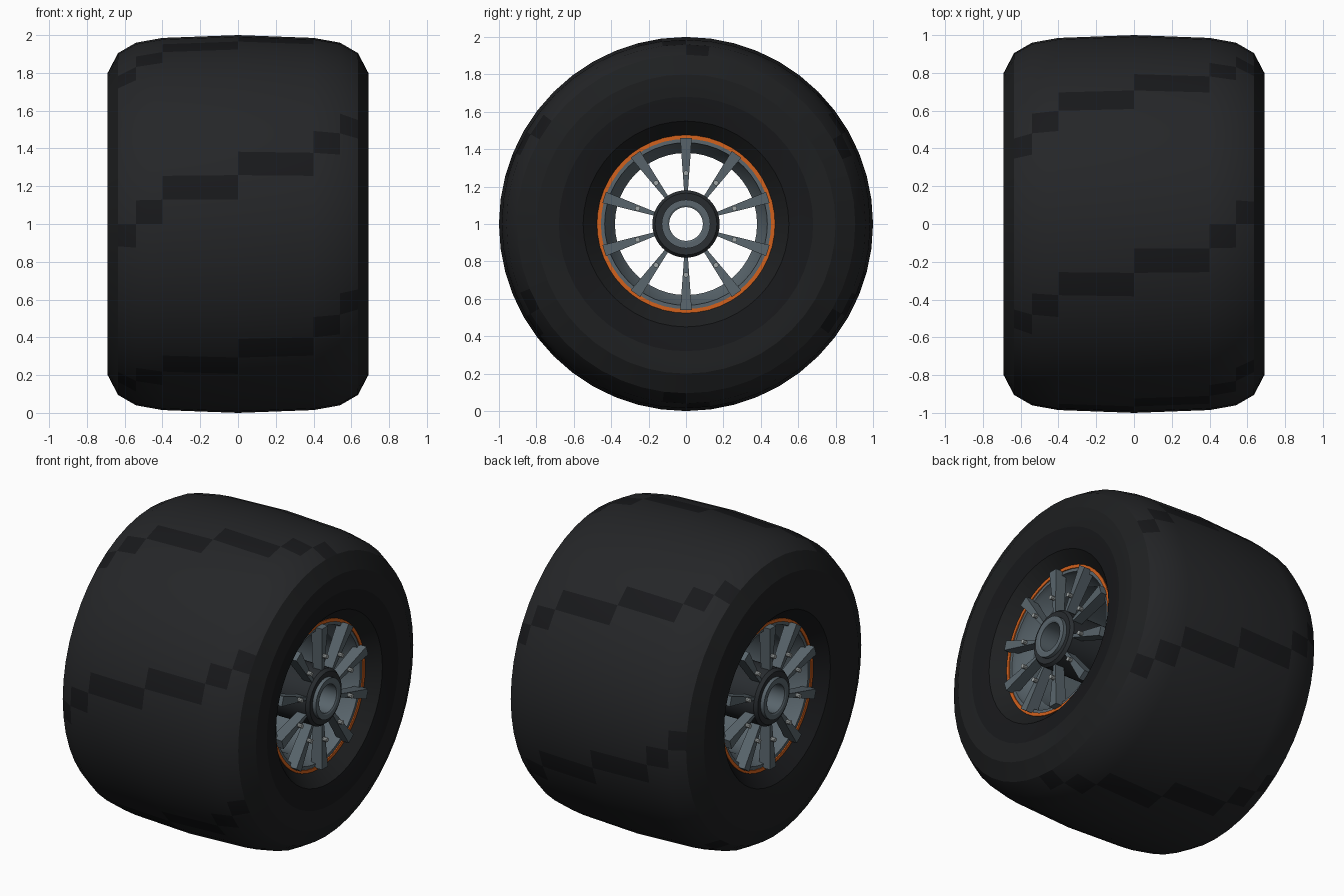
import bpy, bmesh
from math import sin, cos, pi, radians
from mathutils import Matrix, Vector

if "Cube" in bpy.data.objects:
    bpy.data.objects.remove(bpy.data.objects["Cube"])

N = 48


def material(name, r, g, b):
    m = bpy.data.materials.new(name)
    m.diffuse_color = (r, g, b, 1)
    m.use_nodes = True
    m.node_tree.nodes["Principled BSDF"].inputs["Base Color"].default_value = m.diffuse_color
    return m


TREAD = material("tread_rubber", 0.018, 0.019, 0.021)
GROOVE = material("groove_rubber", 0.009, 0.0095, 0.011)
SIDE = material("sidewall_rubber", 0.013, 0.014, 0.015)
STEEL = material("steel", 0.10, 0.13, 0.15)
DARK = material("dark_metal", 0.022, 0.026, 0.03)
ORANGE = material("orange_trim", 0.65, 0.12, 0.012)
BOLT = material("bolt_metal", 0.35, 0.38, 0.38)


def finish(bm, name, mats, smooth=True):
    bmesh.ops.recalc_face_normals(bm, faces=bm.faces)
    me = bpy.data.meshes.new(name)
    bm.to_mesh(me)
    bm.free()
    for m in mats:
        me.materials.append(m)
    ob = bpy.data.objects.new(name, me)
    bpy.context.collection.objects.link(ob)
    if smooth:
        bpy.ops.object.select_all(action='DESELECT')
        ob.select_set(True)
        bpy.context.view_layer.objects.active = ob
        bpy.ops.object.shade_smooth_by_angle(angle=radians(25))
    return ob


def revolve(name, profile, mats, pick=lambda col, seg: 0):
    """Spin a closed (x, radius) profile about the axle; pick chooses face material."""
    bm = bmesh.new()
    rings = [[bm.verts.new((x, -r * cos(2 * pi * k / N), 1 + r * sin(2 * pi * k / N)))
              for k in range(N)] for x, r in profile]
    for c in range(len(rings)):
        a, b = rings[c], rings[(c + 1) % len(rings)]
        for k in range(N):
            j = (k + 1) % N
            f = bm.faces.new((a[k], a[j], b[j], b[k]))
            f.material_index = pick(c, k)
    return finish(bm, name, mats)


def mirrored(half):
    return [(-x, r) for x, r in reversed(half)] + half


# Tire: stepped groove patches run diagonally across the tread
half = [(0.40, 0.985), (0.54, 0.96), (0.635, 0.905), (0.69, 0.80),
        (0.685, 0.68), (0.66, 0.55), (0.58, 0.475)]
tire = [(-x, r) for x, r in reversed(half)] + [(0, 1.0)] + half
first = 4  # profile column of the outermost left groove patch


def tire_mat(col, seg):
    step = col - first
    if 0 <= step <= 5:
        return 1 if (seg - (step - 1)) % 8 == 0 else 0
    if col in (1, 2, 3, 10, 11):
        return 2
    return 1 if col in (0, 12) else 2


revolve("tire", tire, [TREAD, GROOVE, SIDE], tire_mat)

# Rim barrel with a tapered lip at each end
revolve("rim_barrel", mirrored([(0.47, 0.38), (0.55, 0.43), (0.58, 0.435),
                                (0.58, 0.46), (0.50, 0.47)]), [STEEL])

# Axle tube and inner sleeve, both open through the middle
revolve("hub_tube", mirrored([(0.63, 0.125), (0.635, 0.165), (0.615, 0.18)]), [DARK])
revolve("hub_sleeve", mirrored([(0.65, 0.09), (0.655, 0.10), (0.655, 0.13)]), [STEEL])

for s, side in ((1, "right"), (-1, "left")):
    # Orange trim ring
    revolve("trim_ring_" + side, [(s * 0.55, 0.455), (s * 0.587, 0.455),
                                  (s * 0.587, 0.476), (s * 0.55, 0.476)], [ORANGE])

    # Ten tapered spokes
    bm = bmesh.new()
    bolts = bmesh.new()
    for i in range(10):
        rot = Matrix.Translation((0, 0, 1)) @ Matrix.Rotation(i * pi / 5, 4, 'X')
        v = [bm.verts.new(rot @ Vector((s * x, sy * w, r)))
             for r, w, x0, x1 in ((0.16, 0.009, 0.55, 0.615), (0.46, 0.031, 0.55, 0.63))
             for x, sy in ((x0, -1), (x1, -1), (x1, 1), (x0, 1))]
        bm.faces.new(v[:4])
        bm.faces.new(v[4:])
        for k in range(4):
            j = (k + 1) % 4
            bm.faces.new((v[k], v[j], v[4 + j], v[4 + k]))
        # Bolt on the spoke face
        place = rot @ Matrix.Translation((s * 0.63, 0, 0.272)) @ Matrix.Rotation(pi / 2, 4, 'Y')
        bmesh.ops.create_cone(bolts, cap_ends=True, segments=10, radius1=0.014,
                              radius2=0.014, depth=0.035, matrix=place)
    finish(bm, "spokes_" + side, [STEEL], smooth=False)
    finish(bolts, "spoke_bolts_" + side, [BOLT])
